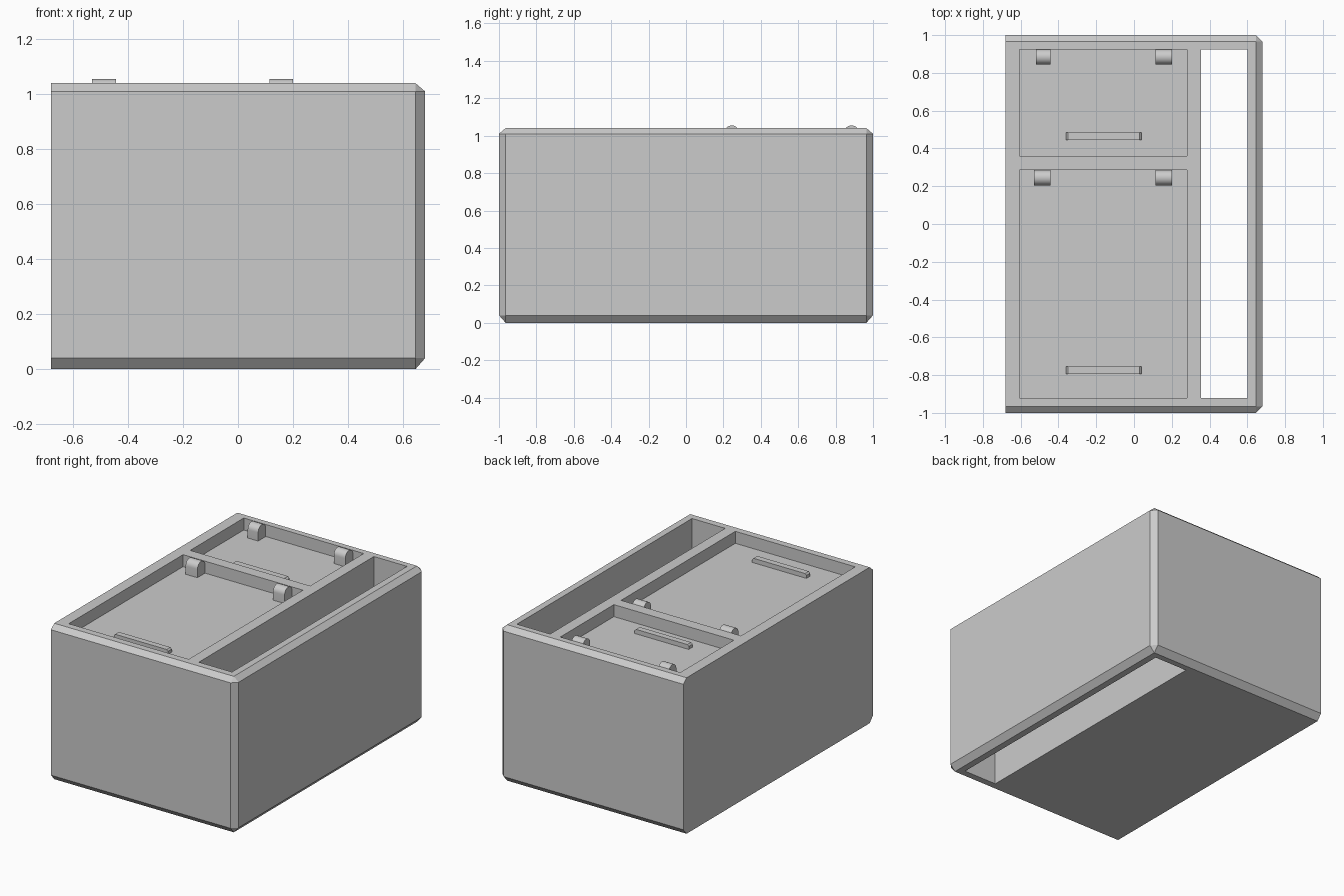
import bpy, bmesh, math

old = bpy.data.objects.get("Cube")
if old:
    bpy.data.objects.remove(old, do_unlink=True)

grey = bpy.data.materials.new("plain grey")
grey.use_nodes = True
colour = (0.6, 0.6, 0.6, 1)
grey.diffuse_color = colour
grey.node_tree.nodes["Principled BSDF"].inputs["Base Color"].default_value = colour

TOP, FLOOR = 1.04, 0.96


def add_object(name, bm):
    bmesh.ops.recalc_face_normals(bm, faces=bm.faces)
    mesh = bpy.data.meshes.new(name)
    bm.to_mesh(mesh)
    bm.free()
    mesh.materials.append(grey)
    obj = bpy.data.objects.new(name, mesh)
    bpy.context.collection.objects.link(obj)
    return obj


def box_bm(low, high):
    bm = bmesh.new()
    bmesh.ops.create_cube(bm, size=1)
    for v in bm.verts:
        v.co = [(a + b) / 2 + c * (b - a) for a, b, c in zip(low, high, v.co)]
    return bm


def prism(name, outline, axis, start, end):
    """Extrude a 2D outline (other axis, z) along x or y."""
    bm = bmesh.new()
    place = (lambda t, p: (t, p[0], p[1])) if axis == "x" else (lambda t, p: (p[0], t, p[1]))
    face = bm.faces.new([bm.verts.new(place(start, p)) for p in outline])
    moved = bmesh.ops.extrude_face_region(bm, geom=[face])["geom"]
    shift = place(end - start, (0, 0))
    bmesh.ops.translate(bm, vec=shift, verts=[g for g in moved if isinstance(g, bmesh.types.BMVert)])
    return add_object(name, bm)


# Body: a block chamfered everywhere except around its left-hand flat face
bm = box_bm((-0.68, -1, 0), (0.68, 1, TOP))
edges = [e for e in bm.edges if not all(v.co.x < 0 for v in e.verts)]
bmesh.ops.bevel(bm, geom=edges, offset=0.035, segments=1, affect="EDGES", profile=0.5)
for v in bm.verts:
    if 0.01 < v.co.z < 0.1:
        v.co.z = 0.04
    elif 0.95 < v.co.z < TOP - 0.01:
        v.co.z = 1.01
body = add_object("body", bm)

# Two shallow door recesses and one slot right through the block
cuts = {
    "front_recess_cutter": ((-0.605, -0.92, FLOOR), (0.28, 0.285, 1.2)),
    "back_recess_cutter": ((-0.605, 0.36, FLOOR), (0.28, 0.925, 1.2)),
    "slot_cutter": ((0.355, -0.92, -0.2), (0.6, 0.925, 1.2)),
}
cutters = []
for name, (low, high) in cuts.items():
    cutter = add_object(name, box_bm(low, high))
    cutter.hide_render = True
    mod = body.modifiers.new(name, "BOOLEAN")
    mod.operation, mod.solver, mod.object = "DIFFERENCE", "EXACT", cutter
    cutters.append(cutter)
bpy.context.view_layer.objects.active = body
body.select_set(True)
for name in cuts:
    bpy.ops.object.modifier_apply(modifier=name)
for cutter in cutters:
    bpy.data.objects.remove(cutter, do_unlink=True)

# Round-topped hinges against the back wall of each recess
R = 0.04
for door, wall, spans in (("front", 0.285, ((-0.53, -0.443), (0.115, 0.2))),
                          ("back", 0.925, ((-0.52, -0.443), (0.115, 0.2)))):
    arc = [(wall - R + R * math.cos(math.pi * i / 16), 1.015 + R * math.sin(math.pi * i / 16))
           for i in range(17)]
    outline = [(wall, FLOOR)] + arc + [(wall - 2 * R, FLOOR)]
    for side, (x0, x1) in zip(("right", "left"), spans):
        hinge = prism(f"{door}_door_{side}_hinge", outline, "x", x0, x1)
        bpy.ops.object.select_all(action="DESELECT")
        hinge.select_set(True)
        bpy.context.view_layer.objects.active = hinge
        bpy.ops.object.shade_smooth_by_angle(angle=math.radians(30))

# Low bar handles with chamfered ends
for door, y in (("front", -0.775), ("back", 0.465)):
    bar = [(-0.36, FLOOR), (0.04, FLOOR), (0.04, 0.98), (0.03, 0.99), (-0.35, 0.99), (-0.36, 0.98)]
    prism(f"{door}_door_handle", bar, "y", y - 0.02, y + 0.02)
